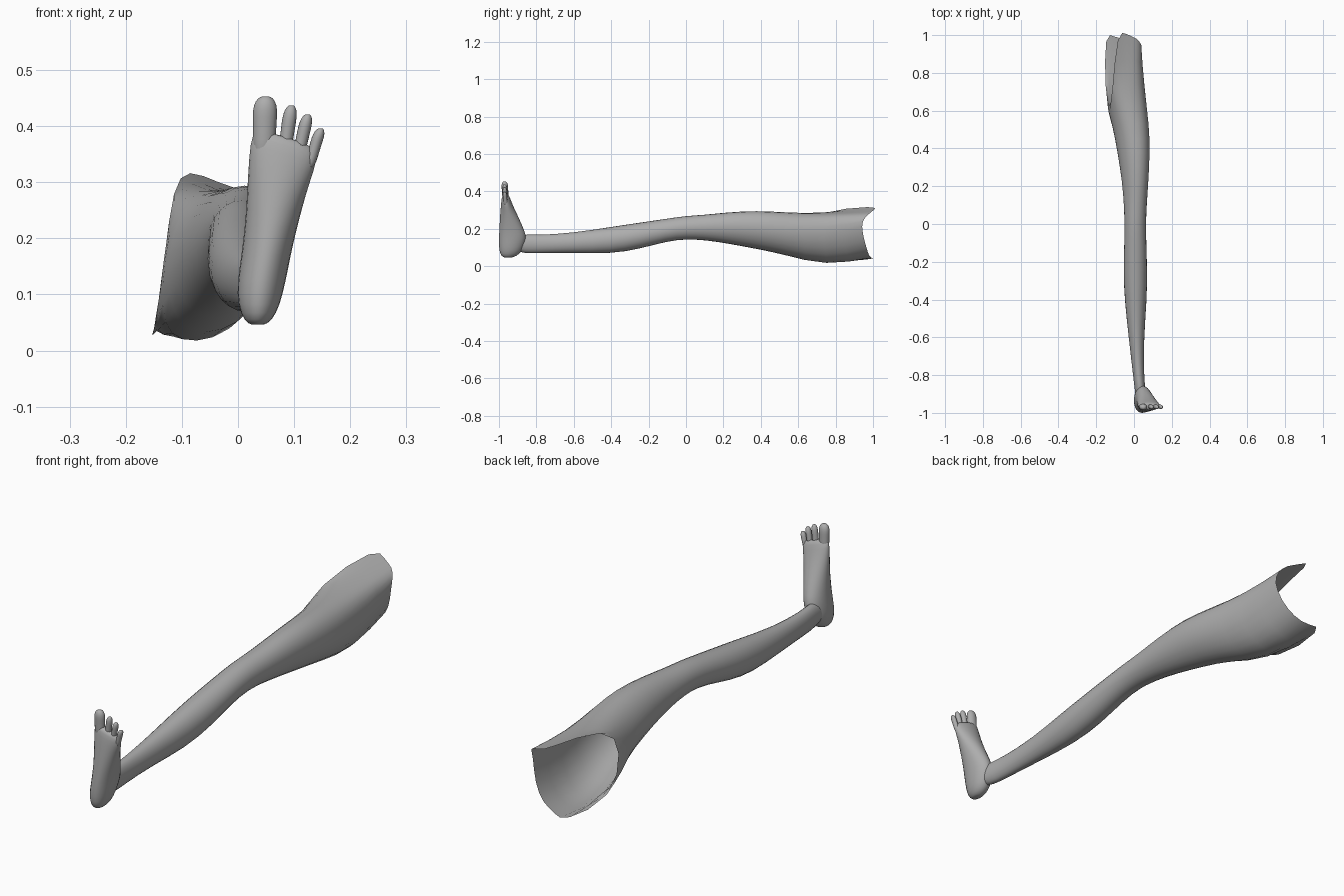
import bpy, bmesh, math
from mathutils import Vector

if "Cube" in bpy.data.objects:
    bpy.data.objects.remove(bpy.data.objects["Cube"], do_unlink=True)

grey = bpy.data.materials.new("soft_grey")
grey.use_nodes = True
GREY = (0.42, 0.42, 0.42, 1)
grey.diffuse_color = GREY
grey.node_tree.nodes["Principled BSDF"].inputs["Base Color"].default_value = GREY


def ellipse(c0, c1, d0, d1, n, grow=1.045):
    """Points of an ellipse that fills the given box; grow offsets subdivision shrinkage."""
    c, d = (c0 + c1) / 2, (d0 + d1) / 2
    rc, rd = (c1 - c0) / 2 * grow, (d1 - d0) / 2 * grow
    return [(c + rc * math.cos(2 * math.pi * i / n), d + rd * math.sin(2 * math.pi * i / n))
            for i in range(n)]


def loft(name, rings, cap_start=False, cap_end=False):
    """Skin a list of equal-sized point rings and smooth the result."""
    bm = bmesh.new()
    vs = [[bm.verts.new(p) for p in ring] for ring in rings]
    n = len(vs[0])
    for a, b in zip(vs, vs[1:]):
        for i in range(n):
            j = (i + 1) % n
            bm.faces.new((a[i], b[i], b[j], a[j]))
    for ring, cap in ((vs[0], cap_start), (vs[-1], cap_end)):
        if cap:
            mid = bm.verts.new(sum((v.co for v in ring), Vector()) / n)
            for i in range(n):
                bm.faces.new((ring[i], ring[(i + 1) % n], mid))
    bmesh.ops.recalc_face_normals(bm, faces=bm.faces)
    for f in bm.faces:
        f.smooth = True
    me = bpy.data.meshes.new(name)
    bm.to_mesh(me)
    bm.free()
    me.materials.append(grey)
    ob = bpy.data.objects.new(name, me)
    bpy.context.collection.objects.link(ob)
    mod = ob.modifiers.new("smooth", "SUBSURF")
    mod.levels = mod.render_levels = 1
    return ob


# Leg: sections from ankle to thigh (y, x min, x max, z min, z max, skew)
leg_sections = [
    (-0.92, 0.010, 0.060, 0.085, 0.155, 0),
    (-0.86, 0.002, 0.060, 0.068, 0.172, 0),
    (-0.80, -0.005, 0.052, 0.070, 0.165, 0),
    (-0.60, -0.028, 0.052, 0.072, 0.178, 0),
    (-0.40, -0.050, 0.068, 0.066, 0.210, 0),
    (-0.25, -0.056, 0.070, 0.092, 0.232, 0),
    (-0.10, -0.051, 0.065, 0.134, 0.254, 0),
    (0.00, -0.050, 0.063, 0.145, 0.269, 0),
    (0.10, -0.053, 0.067, 0.140, 0.274, 0.05),
    (0.22, -0.062, 0.076, 0.122, 0.288, 0.1),
    (0.38, -0.086, 0.083, 0.092, 0.297, 0.15),
    (0.52, -0.112, 0.080, 0.064, 0.288, 0.15),
]
rings = []
for y, x0, x1, z0, z1, skew in leg_sections:
    zc = (z0 + z1) / 2
    rings.append([(x + skew * (z - zc), y, z) for x, z in ellipse(x0, x1, z0, z1, 12)])

# Upper thigh and the open hip edge, cut away along the inner side
rings.append([(0.058, 0.74, 0.17), (0.047, 0.74, 0.24), (0.012, 0.74, 0.274), (-0.04, 0.74, 0.28),
              (-0.085, 0.70, 0.285), (-0.118, 0.62, 0.25), (-0.134, 0.57, 0.17), (-0.140, 0.60, 0.08),
              (-0.125, 0.69, 0.008), (-0.08, 0.76, -0.006), (-0.02, 0.76, 0.012), (0.038, 0.74, 0.08)])
rings.append([(0.042, 0.935, 0.22), (0.037, 0.955, 0.26), (0.015, 0.985, 0.285), (-0.035, 1.0, 0.298),
              (-0.09, 1.04, 0.326), (-0.116, 0.67, 0.294), (-0.130, 0.60, 0.17), (-0.153, 0.69, 0.005),
              (-0.157, 1.03, 0.042), (-0.10, 0.985, 0.042), (-0.03, 0.975, 0.065), (0.02, 0.955, 0.13)])
loft("leg", rings)

# Foot: sections from heel to ball (z, x min, x max, y min, y max)
foot_sections = [
    (0.046, 0.018, 0.052, -0.978, -0.925),
    (0.064, 0.005, 0.068, -0.994, -0.890),
    (0.100, -0.003, 0.080, -1.000, -0.868),
    (0.150, 0.003, 0.090, -1.000, -0.852),
    (0.190, 0.009, 0.098, -0.998, -0.864),
    (0.250, 0.015, 0.113, -0.995, -0.890),
    (0.310, 0.018, 0.127, -0.991, -0.918),
    (0.360, 0.022, 0.141, -0.987, -0.938),
    (0.388, 0.030, 0.137, -0.982, -0.948),
]
rings = []
for z, x0, x1, y0, y1 in foot_sections:
    slope = 0.3 * max(0, min(1, (z - 0.25) / 0.11))
    rings.append([(x, y, z - slope * (x - 0.06)) for x, y in ellipse(x0, x1, y0, y1, 12)])
loft("foot", rings, True, True)

# Toes: base x, base z, tip x, tip z, half width
toes = {
    "big_toe": (0.046, 0.345, 0.049, 0.453, 0.023),
    "second_toe": (0.081, 0.340, 0.095, 0.437, 0.0135),
    "third_toe": (0.105, 0.335, 0.124, 0.421, 0.0125),
    "small_toe": (0.126, 0.325, 0.147, 0.396, 0.0115),
}
toe_shape = [(0, 0.85), (0.3, 0.92), (0.55, 0.92), (0.78, 1.0), (0.93, 0.78), (1.0, 0.4)]
for name, (bx, bz, tx, tz, r) in toes.items():
    ry = 0.006 + 0.55 * r
    rings = []
    for t, s in toe_shape:
        x, z, y = bx + (tx - bx) * t, bz + (tz - bz) * t, -0.964 - 0.006 * t
        rings.append([(px, py, z) for px, py in
                      ellipse(x - r * s, x + r * s, y - ry * s, y + ry * s, 8, 1.08)])
    loft(name, rings, True, True)
